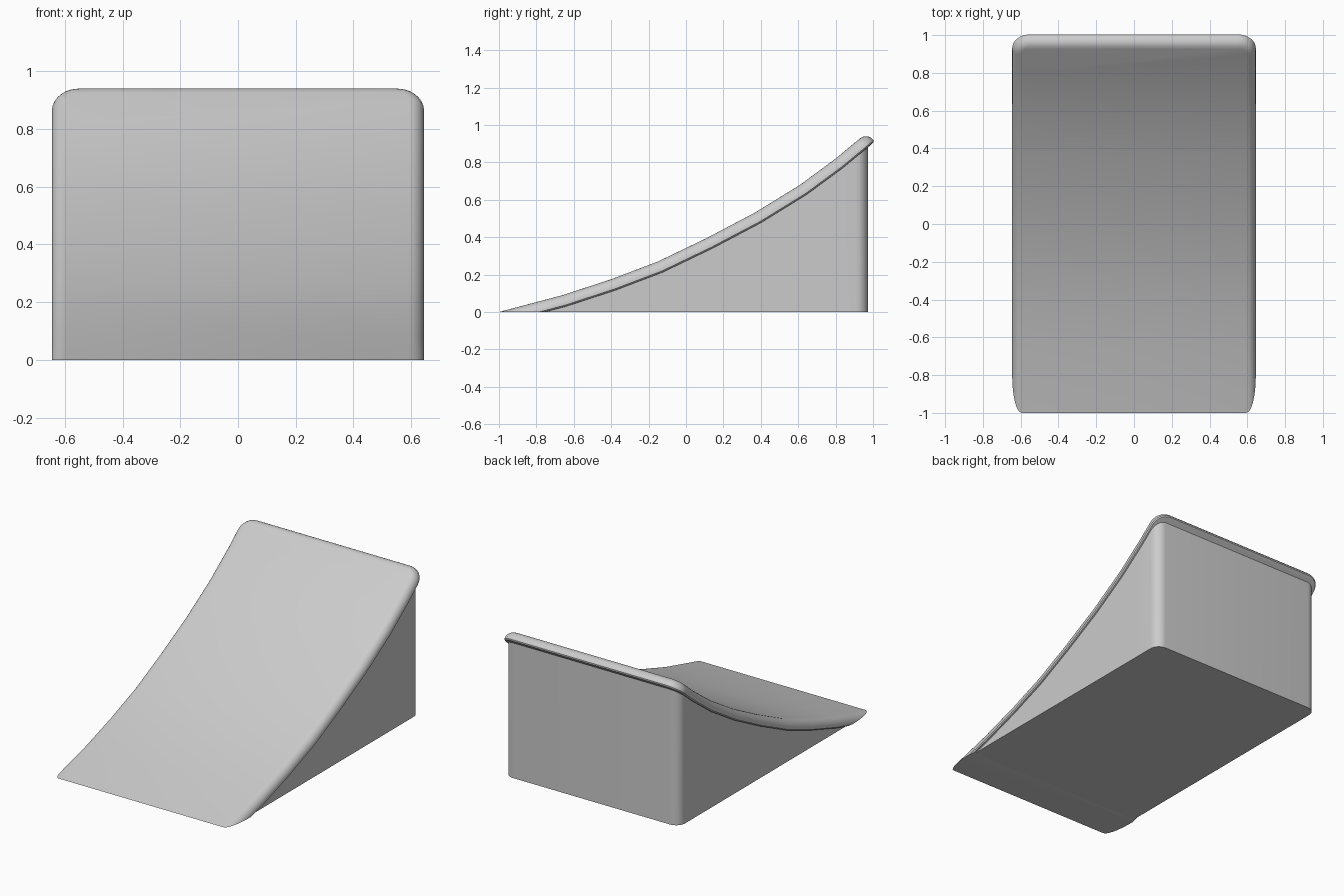
import bpy
import bmesh
from math import sin, cos, pi
from mathutils import Vector

if "Cube" in bpy.data.objects:
    bpy.data.objects.remove(bpy.data.objects["Cube"])

grey = bpy.data.materials.new("light grey")
grey.use_nodes = True
grey.diffuse_color = (0.6, 0.6, 0.6, 1)
grey.node_tree.nodes["Principled BSDF"].inputs["Base Color"].default_value = (0.6, 0.6, 0.6, 1)

# Riding curve (y, z), extended a little below the ground and past the top edge
CURVE = [Vector(p) for p in [(-1.2, -0.05), (-1, 0), (-0.66, 0.09), (-0.4, 0.175),
                             (-0.15, 0.27), (0.11, 0.395), (0.37, 0.532), (0.61, 0.68),
                             (0.8, 0.82), (0.93, 0.928), (1.1, 1.07)]]
LENGTHS = [0]
for a, b in zip(CURVE, CURVE[1:]):
    LENGTHS.append(LENGTHS[-1] + (b - a).length)


def side_normal(i):
    """Average upward normal at a curve point."""
    d = (CURVE[min(i + 1, len(CURVE) - 1)] - CURVE[max(i - 1, 0)]).normalized()
    return Vector((-d.y, d.x))


def bend(x, u, n):
    """Map distance along the curve and height above it to a point."""
    i = max(k for k in range(len(CURVE) - 1) if LENGTHS[k] <= u + 1e-6 or k == 0)
    t = (u - LENGTHS[i]) / (LENGTHS[i + 1] - LENGTHS[i])
    p = CURVE[i].lerp(CURVE[i + 1], t)
    p = p + side_normal(i).lerp(side_normal(i + 1), t).normalized() * n
    return Vector((x, p.x, p.y))


def height(y):
    for a, b in zip(CURVE, CURVE[1:]):
        if y <= b.x:
            return a.y + (b.y - a.y) * (y - a.x) / (b.x - a.x)


def outline(half, front, back, radius, steps=8):
    """Plan with two rounded rear corners."""
    arc = [(half - radius + radius * cos(k * pi / 2 / steps),
            back - radius + radius * sin(k * pi / 2 / steps)) for k in range(steps + 1)]
    right = [(half, front)] + arc
    return right + [(-x, y) for x, y in reversed(right)]


def stack(bm, levels):
    """Skin a list of (outline, height) levels and cap both ends."""
    rings = [[bm.verts.new((x, y, z)) for x, y in pts] for pts, z in levels]
    for low, high in zip(rings, rings[1:]):
        for i in range(len(low)):
            j = (i + 1) % len(low)
            bm.faces.new((low[i], low[j], high[j], high[i]))
    bm.faces.new(rings[0][::-1])
    bm.faces.new(rings[-1])


def slice_y(bm, y):
    bmesh.ops.bisect_plane(bm, geom=bm.verts[:] + bm.edges[:] + bm.faces[:],
                           plane_co=(0, y, 0), plane_no=(0, 1, 0))


def finish(bm, name):
    bmesh.ops.recalc_face_normals(bm, faces=bm.faces[:])
    mesh = bpy.data.meshes.new(name)
    bm.to_mesh(mesh)
    bm.free()
    obj = bpy.data.objects.new(name, mesh)
    bpy.context.collection.objects.link(obj)
    mesh.materials.append(grey)
    bpy.ops.object.select_all(action="DESELECT")
    obj.select_set(True)
    bpy.context.view_layer.objects.active = obj
    bpy.ops.object.shade_smooth_by_angle(angle=pi / 6)


# Curved deck: rounded slab, bent along the curve and trimmed flat at the ground
HALF, ROUND, CORNER = 0.645, 0.05, 0.095
end = LENGTHS[-2] + ROUND


def level(inset, n):
    return outline(HALF - inset, 0.0, end - inset, CORNER - inset), n


bm = bmesh.new()
levels = [level(0.022, -0.064), level(0.006, -0.062), level(0, -0.055)]
for k in range(7):
    a = k * pi / 12
    levels.append(level(ROUND * (1 - cos(a)), ROUND * (sin(a) - 1)))
stack(bm, levels)
for u in LENGTHS[1:-1]:
    slice_y(bm, u)
for v in bm.verts:
    v.co = bend(*v.co)
cut = bmesh.ops.bisect_plane(bm, geom=bm.verts[:] + bm.edges[:] + bm.faces[:],
                             plane_co=(0, 0, 0), plane_no=(0, 0, 1), clear_inner=True)
edges = [e for e in cut["geom_cut"] if isinstance(e, bmesh.types.BMEdge)]
bmesh.ops.holes_fill(bm, edges=edges)
finish(bm, "curved_deck")

# Solid base: upright block with rounded rear corners, its top following the deck
bm = bmesh.new()
plan = outline(0.63, -0.8, 0.973, 0.065)
stack(bm, [(plan, 0), (plan, 1)])
for p in CURVE[2:-1]:
    slice_y(bm, p.x)
for v in bm.verts:
    if v.co.z > 0.5:
        v.co.z = max(height(v.co.y) - 0.05, 0.001)
finish(bm, "ramp_base")
